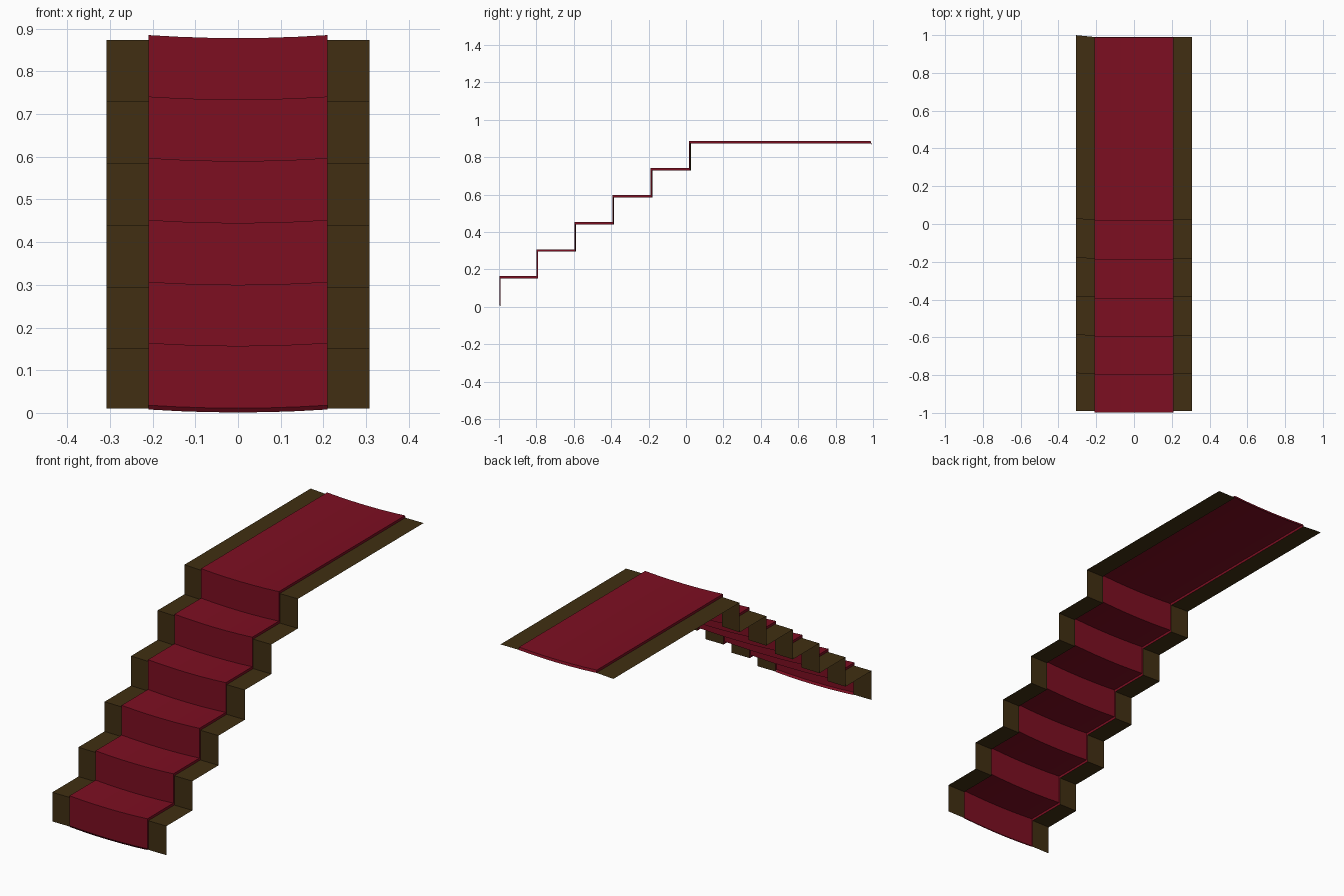
import bpy

if "Cube" in bpy.data.objects:
    bpy.data.objects.remove(bpy.data.objects["Cube"])

def material(name, rgb):
    m = bpy.data.materials.new(name)
    m.diffuse_color = (*rgb, 1.0)
    m.use_nodes = True
    m.node_tree.nodes["Principled BSDF"].inputs["Base Color"].default_value = m.diffuse_color
    return m

WOOD = material("dark wood", (0.052, 0.028, 0.006))
RED = material("red carpet", (0.205, 0.0045, 0.0155))

def make(name, verts, faces, mat):
    me = bpy.data.meshes.new(name)
    me.from_pydata(verts, [], faces)
    me.materials.append(mat)
    me.update()
    ob = bpy.data.objects.new(name, me)
    bpy.context.collection.objects.link(ob)
    return ob

RISERS = [-0.991, -0.791, -0.590, -0.387, -0.183, 0.022]
HEIGHTS = [0.152, 0.295, 0.440, 0.585, 0.729, 0.873]
IN, OUT, SAG = 0.21, 0.308, 0.007

def stair_profile(dy, dz, start, end):
    """Zigzag in (y, z): riser then tread for every step."""
    pts, z = [start], start[1]
    for y, h in zip(RISERS, HEIGHTS):
        if pts[-1] != (y + dy, z):
            pts.append((y + dy, z))
        z = h + dz
        pts.append((y + dy, z))
    return pts + [end]

def strip(rows):
    """Join rows of equal length into a sheet."""
    n = len(rows[0])
    verts = [v for r in rows for v in r]
    faces = [(i * n + j, (i + 1) * n + j, (i + 1) * n + j + 1, i * n + j + 1)
             for i in range(len(rows) - 1) for j in range(n - 1)]
    return verts, faces

# wooden stair borders, left one slightly skewed at its outer edge
wood = stair_profile(0, 0, (RISERS[0], 0.01), (0.99, HEIGHTS[-1]))
left = [[(-OUT, y + 0.005 * (y + 0.991), z) for y, z in wood],
        [(-IN, y, z) for y, z in wood]]
right = [[(IN, y, z) for y, z in wood], [(OUT, y, z) for y, z in wood]]
make("left_wood_border", *strip(left), WOOD)
make("right_wood_border", *strip(right), WOOD)

# sagging carpet runner with turned-in ends
runner = stair_profile(-0.007, 0.012, (RISERS[0] - 0.007, 0.018), (0.987, HEIGHTS[-1] + 0.012))
ends = [(RISERS[0], 0.008)] + runner + [(0.991, HEIGHTS[-1])]
SEG = 6
rows = []
for i in range(SEG + 1):
    t = 2 * i / SEG - 1
    rows.append([(IN * t, y, z - SAG * (1 - t * t)) for y, z in ends])
make("carpet_runner", *strip(rows), RED)

# carpet side edges, closing the gap down to the wood
for name, x in (("left_carpet_edge", -IN), ("right_carpet_edge", IN)):
    edge = [[(x, y, z) for y, z in wood], [(x, y, z) for y, z in runner]]
    verts, faces = strip(edge)
    if x > 0:
        faces = [f[::-1] for f in faces]
    make(name, verts, faces, RED)
